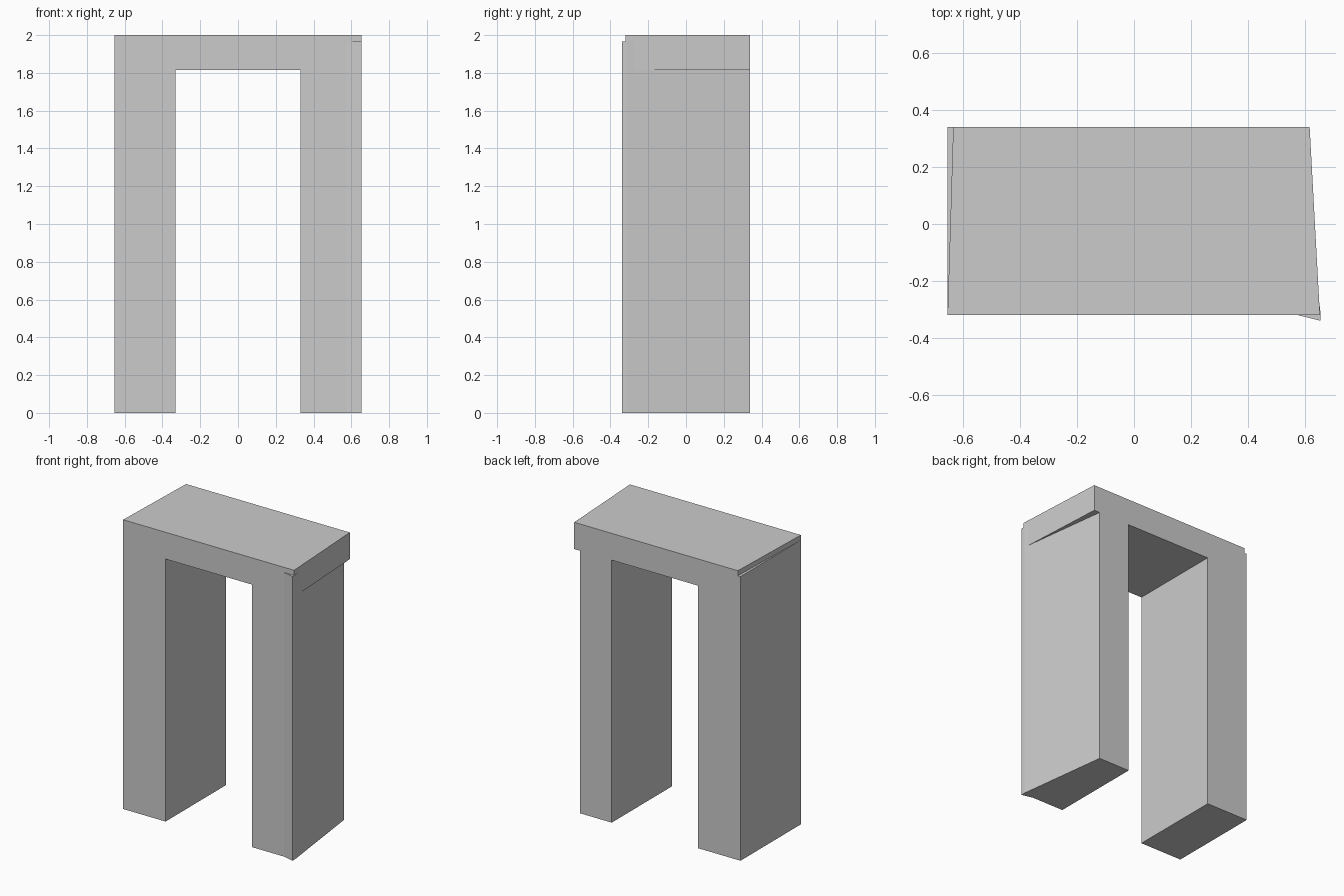
import bpy
import bmesh

cube = bpy.data.objects.get("Cube")
if cube:
    bpy.data.objects.remove(cube, do_unlink=True)

# One plain grey for the whole gate
grey = bpy.data.materials.new("plain grey")
grey.use_nodes = True
colour = (0.6, 0.6, 0.6, 1.0)
grey.diffuse_color = colour
grey.node_tree.nodes["Principled BSDF"].inputs["Base Color"].default_value = colour


def prism(name, outline, bottom, top):
    """Extrude a floor outline upwards into a solid block."""
    bm = bmesh.new()
    base = bm.faces.new([bm.verts.new((x, y, bottom)) for x, y in outline])
    new = bmesh.ops.extrude_face_region(bm, geom=[base], use_keep_orig=True)["geom"]
    raised = [v for v in new if isinstance(v, bmesh.types.BMVert)]
    bmesh.ops.translate(bm, verts=raised, vec=(0, 0, top - bottom))
    bmesh.ops.recalc_face_normals(bm, faces=bm.faces)
    mesh = bpy.data.meshes.new(name)
    bm.to_mesh(mesh)
    bm.free()
    mesh.materials.append(grey)
    obj = bpy.data.objects.new(name, mesh)
    bpy.context.scene.collection.objects.link(obj)
    return obj


FRONT, BACK = -0.32, 0.34
INNER, OUTER = 0.33, 0.655
LEG_TOP, LINTEL_BOTTOM, TOP = 1.965, 1.815, 2.0

# Straight leg on the model's right
prism("right_leg", [(-OUTER, FRONT), (-INNER, FRONT),
                    (-INNER, BACK), (-OUTER, BACK)], 0, LEG_TOP)

# Leg on the model's left, with a slanted outer side and a small front spur
prism("left_leg", [(INNER, FRONT), (0.575, FRONT), (OUTER, -0.34),
                   (OUTER, -0.31), (0.572, BACK), (INNER, BACK)], 0, LEG_TOP)

# Lintel, narrowing towards the back
prism("lintel", [(-OUTER, FRONT), (0.653, FRONT),
                 (0.617, BACK), (-0.635, BACK)], LINTEL_BOTTOM, TOP)
